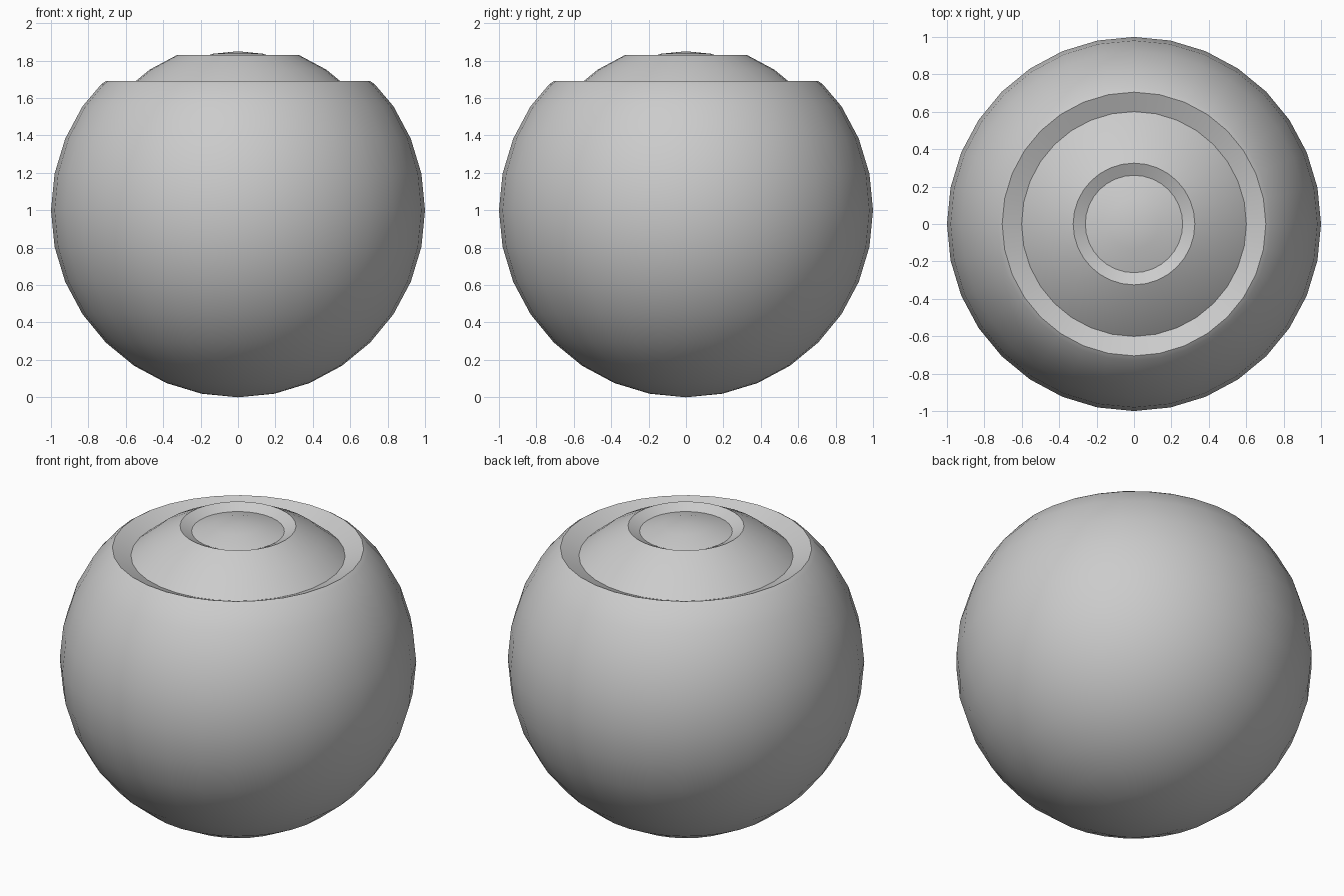
import bpy, bmesh
from math import sin, cos, radians, pi

if "Cube" in bpy.data.objects:
    bpy.data.objects.remove(bpy.data.objects["Cube"])

SEGMENTS = 32
STEP = 11.25  # latitude step of each dome in degrees


def arc(radius, centre_z, first, last):
    """Profile points on a sphere, counted in latitude steps from the top pole."""
    step = 1 if last >= first else -1
    return [(radius * sin(radians(i * STEP)), centre_z + radius * cos(radians(i * STEP)))
            for i in range(first, last + step, step)]


def lathe(name, profile):
    """Revolve (radius, z) points around the z axis."""
    bm = bmesh.new()
    verts = [bm.verts.new((max(r, 0.0), 0, z)) for r, z in profile]
    edges = [bm.edges.new(pair) for pair in zip(verts, verts[1:])]
    bmesh.ops.spin(bm, geom=verts + edges, axis=(0, 0, 1), cent=(0, 0, 0),
                   angle=2 * pi, steps=SEGMENTS)
    bmesh.ops.remove_doubles(bm, verts=bm.verts, dist=0.0005)
    bmesh.ops.recalc_face_normals(bm, faces=bm.faces)
    # An open cap must face upwards
    bm.normal_update()
    top = max(bm.faces, key=lambda f: f.calc_center_median().z)
    if top.normal.z < 0:
        bmesh.ops.reverse_faces(bm, faces=bm.faces)
    mesh = bpy.data.meshes.new(name)
    bm.to_mesh(mesh)
    bm.free()
    obj = bpy.data.objects.new(name, mesh)
    bpy.context.collection.objects.link(obj)
    bpy.ops.object.select_all(action='DESELECT')
    obj.select_set(True)
    bpy.context.view_layer.objects.active = obj
    bpy.ops.object.shade_smooth_by_angle(angle=radians(30))
    return obj


# Outer ball with a softened rim and a bevelled wall down to the middle dome
lathe("outer_ball", arc(1.0, 1.0, 16, 5) + [(0.73, 1.675), (0.705, 1.692), (0.601, 1.646)])

# Middle dome with its own wall down to the centre dome
lathe("middle_dome", arc(0.85, 1.045, 4, 2) + [(0.26, 1.798)])

# Small dome in the centre
lathe("centre_dome", arc(0.68, 1.17, 2, 0))
